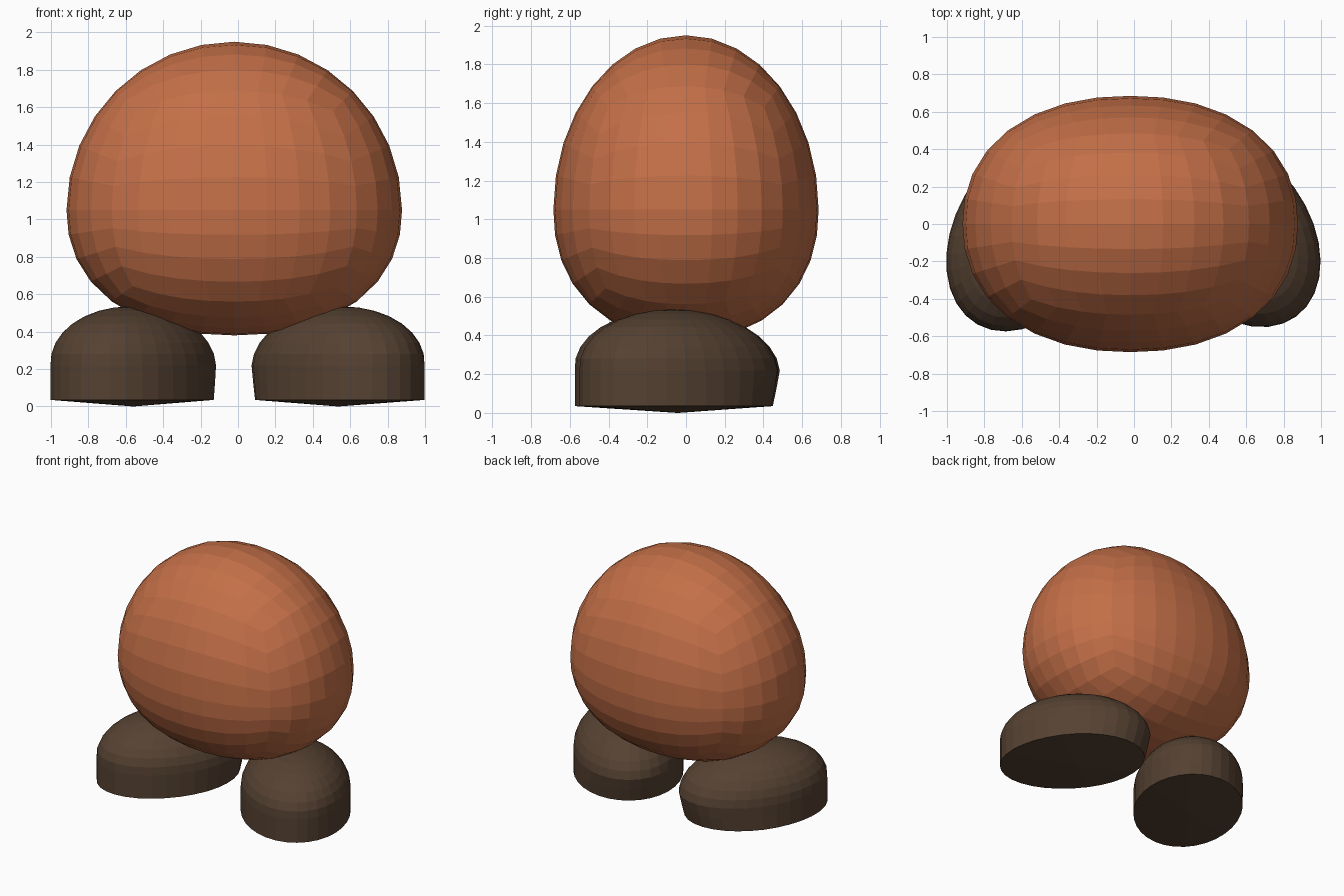
import bpy, bmesh, math

if "Cube" in bpy.data.objects:
    bpy.data.objects.remove(bpy.data.objects["Cube"])


def material(name, rgb):
    m = bpy.data.materials.new(name)
    m.diffuse_color = (*rgb, 1.0)
    m.use_nodes = True
    m.node_tree.nodes["Principled BSDF"].inputs["Base Color"].default_value = m.diffuse_color
    return m


BODY = material("burnt orange", (0.55, 0.16, 0.064))
FEET = material("dark brown", (0.092, 0.054, 0.032))


def add_object(name, bm, mat):
    bmesh.ops.recalc_face_normals(bm, faces=bm.faces)
    mesh = bpy.data.meshes.new(name)
    bm.to_mesh(mesh)
    bm.free()
    mesh.materials.append(mat)
    obj = bpy.data.objects.new(name, mesh)
    bpy.context.collection.objects.link(obj)
    return obj


# Body: faceted cube-sphere, taller above its widest line, slightly squared in plan
def build_body():
    bm = bmesh.new()
    bmesh.ops.create_cube(bm, size=2)
    bmesh.ops.subdivide_edges(bm, edges=bm.edges[:], cuts=7, use_grid_fill=True)
    p = 2.2
    for v in bm.verts:
        x, y, z = (math.tan(c * math.pi / 4) for c in v.co)
        plan = (abs(x) ** p + abs(y) ** p) ** (1 / p)
        q = 2.0 if z > 0 else 2.2
        r = (plan ** q + abs(z) ** q) ** (1 / q)
        x, y, z = x / r, y / r, z / r
        v.co = (-0.02 + 0.897 * x, 0.685 * y,
                1.05 + z * (0.90 if z > 0 else 0.67))
    return add_object("body", bm, BODY)


# Foot: oval dome with an upright wall, tucked-in heel and nearly flat sole
def build_foot(name, cx, cy, toe_angle):
    length, width, sides = 0.565, 0.398, 32
    wall, rim, dome = 0.22, 0.035, 0.315
    rings = [(1.0, rim, 0.045), (1.0, 0.13, 0.02), (1.0, wall, 0.0)]
    for i in range(1, 8):
        a = i / 8 * math.pi / 2
        rings.append((math.cos(a), wall + dome * math.sin(a), 0.0))
    ux, uy = math.sin(toe_angle), -math.cos(toe_angle)

    def place(u, v, z):
        u += 0.035 * max(0.0, (z - wall) / dome)   # crown leans to the toe
        return (cx + u * ux - v * uy, cy + u * uy + v * ux, z)

    bm = bmesh.new()
    loops = []
    for scale, z, tuck in rings:
        loop = []
        for k in range(sides):
            a = 2 * math.pi * k / sides
            u = length * scale * math.cos(a) + tuck * max(0.0, -math.cos(a))
            loop.append(bm.verts.new(place(u, width * scale * math.sin(a), z)))
        loops.append(loop)
    for lo, hi in zip(loops, loops[1:]):
        for k in range(sides):
            n = (k + 1) % sides
            bm.faces.new((lo[k], lo[n], hi[n], hi[k]))
    top = bm.verts.new(place(0, 0, wall + dome))
    sole = bm.verts.new(place(0, 0, 0.0))
    for k in range(sides):
        n = (k + 1) % sides
        bm.faces.new((loops[-1][k], loops[-1][n], top))
        bm.faces.new((loops[0][n], loops[0][k], sole))
    return add_object(name, bm, FEET)


build_body()
build_foot("left_foot", -0.56, -0.045, math.radians(-29.5))
build_foot("right_foot", 0.535, -0.038, math.radians(36))
